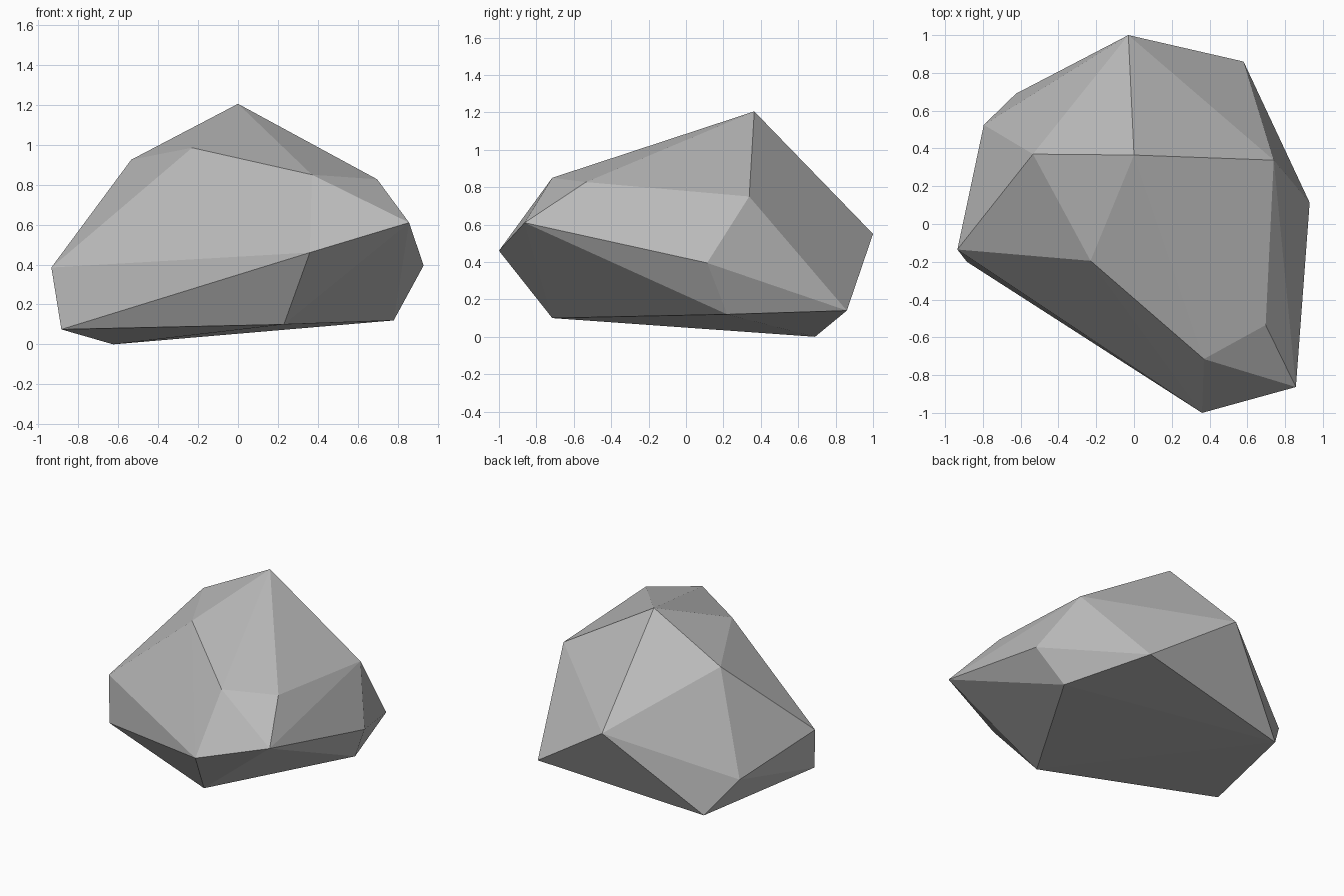
import bpy
import bmesh

# Remove the default cube only
default_cube = bpy.data.objects.get("Cube")
if default_cube:
    bpy.data.objects.remove(default_cube, do_unlink=True)

# Chiselled corners of the boulder, grouped from the peak down to the base
corners = {
    "peak": (0, .365, 1.205),
    "crown_back_right": (-.535, .37, .925),
    "crown_front_right": (-.23, -.195, .985),
    "crown_front": (.37, -.715, .85),
    "crown_front_left": (.697, -.535, .827),
    "shoulder_left": (.74, .338, .75),
    "shoulder_front": (.857, -.863, .61),
    "shoulder_back": (-.03, 1, .55),
    "nose_front": (.36, -1, .46),
    "side_left": (.93, .113, .395),
    "side_right": (-.935, -.135, .385),
    "side_back_right": (-.795, .525, .24),
    "base_back_left": (.58, .86, .14),
    "base_left": (.78, .22, .12),
    "base_front": (.23, -.715, .1),
    "base_right": (-.885, -.2, .075),
    "foot": (-.625, .69, 0),
}


def make_material(name, colour):
    """Plain material with one flat colour."""
    material = bpy.data.materials.new(name)
    material.use_nodes = True
    material.diffuse_color = colour
    shader = next(n for n in material.node_tree.nodes if n.type == "BSDF_PRINCIPLED")
    shader.inputs["Base Color"].default_value = colour
    shader.inputs["Roughness"].default_value = .9
    return material


# Wrap the corners in a faceted shell
bm = bmesh.new()
for position in corners.values():
    bm.verts.new(position)
bmesh.ops.convex_hull(bm, input=bm.verts)
bmesh.ops.recalc_face_normals(bm, faces=bm.faces)
for face in bm.faces:
    face.smooth = False

mesh = bpy.data.meshes.new("boulder")
bm.to_mesh(mesh)
bm.free()
mesh.materials.append(make_material("stone grey", (.5, .5, .5, 1)))

boulder = bpy.data.objects.new("boulder", mesh)
bpy.context.collection.objects.link(boulder)
